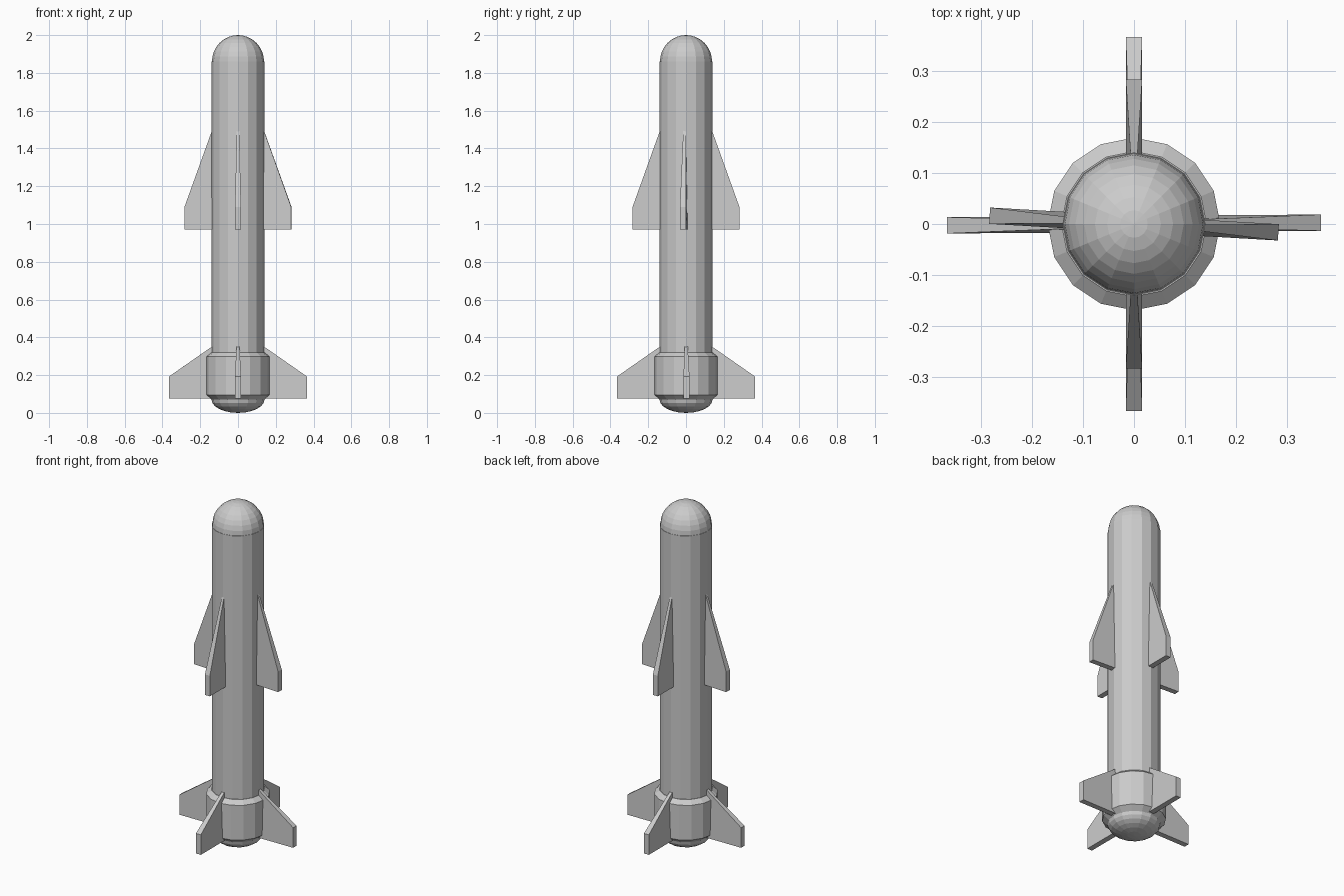
import bpy, bmesh, math

if "Cube" in bpy.data.objects:
    bpy.data.objects.remove(bpy.data.objects["Cube"])

SIDES = 16


def lathe(name, profile):
    """Revolve (radius, z) points into a closed flat-faced solid."""
    bm = bmesh.new()
    rings = []
    for r, z in profile:
        if r < 1e-5:
            rings.append([bm.verts.new((0, 0, z))])
        else:
            rings.append([bm.verts.new((r * math.cos(math.tau * i / SIDES),
                                        r * math.sin(math.tau * i / SIDES), z))
                          for i in range(SIDES)])
    for a, b in zip(rings, rings[1:]):
        for i in range(SIDES):
            j = (i + 1) % SIDES
            if len(a) == 1:
                bm.faces.new((a[0], b[j], b[i]))
            elif len(b) == 1:
                bm.faces.new((a[i], a[j], b[0]))
            else:
                bm.faces.new((a[i], a[j], b[j], b[i]))
    if len(rings[0]) > 1:
        bm.faces.new(rings[0][::-1])
    if len(rings[-1]) > 1:
        bm.faces.new(rings[-1])
    return finish(name, bm)


def finish(name, bm):
    bmesh.ops.recalc_face_normals(bm, faces=bm.faces)
    mesh = bpy.data.meshes.new(name)
    bm.to_mesh(mesh)
    bm.free()
    ob = bpy.data.objects.new(name, mesh)
    bpy.context.collection.objects.link(ob)
    return ob


def fin(name, outline, angle):
    """Plate from (radius, z, half thickness) points, turned about z."""
    bm = bmesh.new()
    left = [bm.verts.new((r, t, z)) for r, z, t in outline]
    right = [bm.verts.new((r, -t, z)) for r, z, t in outline]
    bm.faces.new(left)
    bm.faces.new(right[::-1])
    n = len(outline)
    for i in range(n):
        j = (i + 1) % n
        bm.faces.new((left[i], right[i], right[j], left[j]))
    finish(name, bm).rotation_euler.z = math.radians(angle)


# Body tube
lathe("body", [(0.14, 0.07), (0.14, 1.86)])

# Rounded nose
lathe("nose", [(0.138 * math.cos(math.pi / 2 * k / 8) if k < 8 else 0,
                1.86 + 0.14 * math.sin(math.pi / 2 * k / 8)) for k in range(9)])

# Tail collar with chamfered rims
lathe("tail_collar", [(0.14, 0.07), (0.169, 0.095), (0.169, 0.298), (0.142, 0.32)])

# Flattened dome under the tail
lathe("tail_dome", [(0.14 * math.sin(math.pi / 2 * k / 6),
                     0.07 - 0.07 * math.cos(math.pi / 2 * k / 6)) for k in range(7)]
      + [(0.14, 0.1)])

# Fins: the upper left/right pair is slightly twisted round the body
upper = [(0.125, 0.97, 0.016), (0.283, 0.97, 0.016),
         (0.283, 1.09, 0.016), (0.125, 1.53, 0.006)]
lower = [(0.125, 0.075, 0.016), (0.366, 0.075, 0.016),
         (0.366, 0.192, 0.016), (0.125, 0.36, 0.008)]
for i, side in enumerate(("right", "back", "left", "front")):
    fin("upper_fin_" + side, upper, 90 * i + (-3.3 if i % 2 == 0 else 0))
    fin("lower_fin_" + side, lower, 90 * i + (0.4 if i % 2 == 0 else 0))
